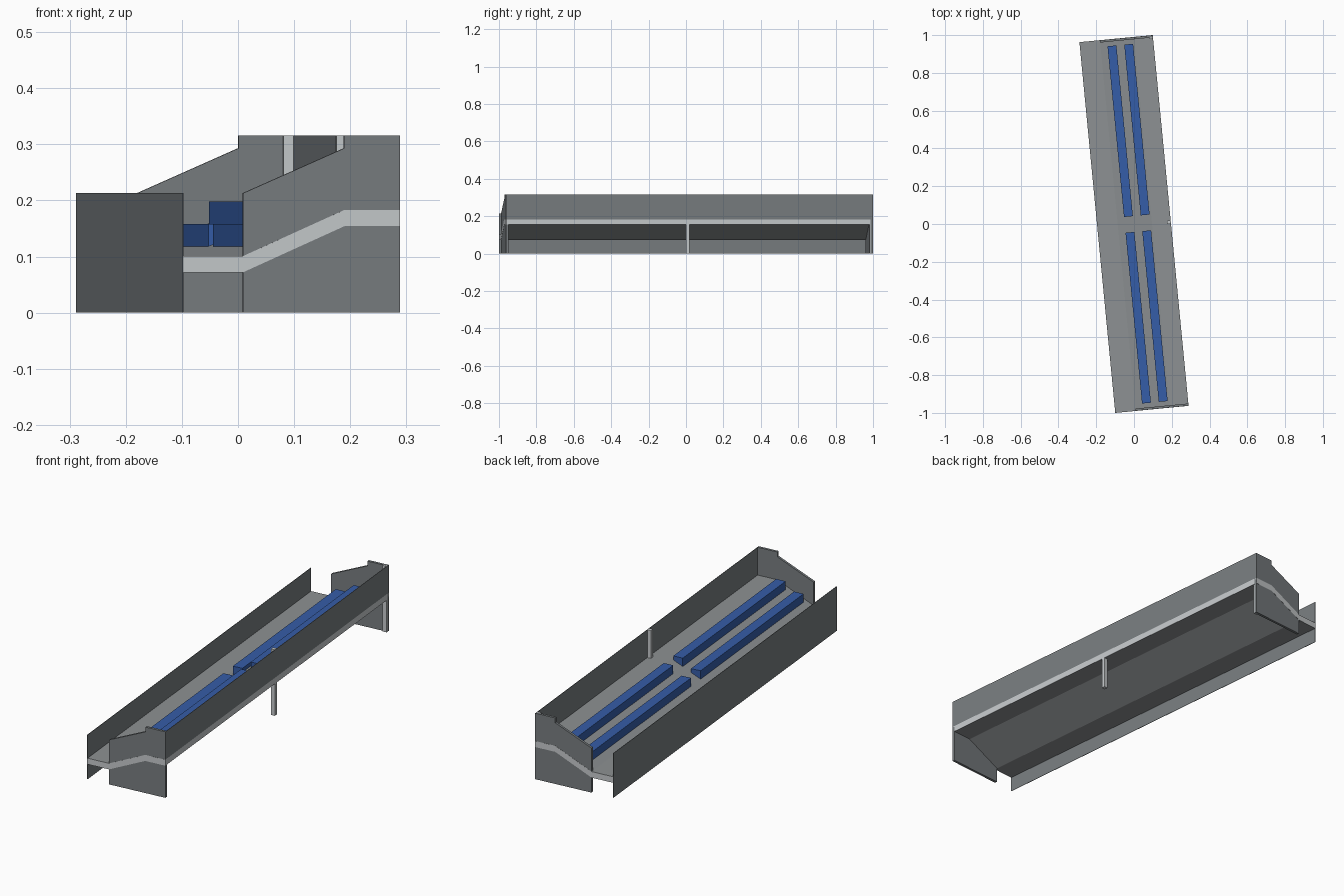
import bpy, bmesh, math

cube = bpy.data.objects.get("Cube")
if cube:
    bpy.data.objects.remove(cube, do_unlink=True)

TURN = math.radians(5.52)      # the whole stand is turned on its footprint
HALF_W, HALF_L = 0.195, 0.986
SKIN = 0.002                   # thickness of the thin side walls


def material(name, srgb):
    lin = [((c / 255 + 0.055) / 1.055) ** 2.4 for c in srgb]
    mat = bpy.data.materials.new(name)
    mat.use_nodes = True
    mat.diffuse_color = (*lin, 1)
    bsdf = next(n for n in mat.node_tree.nodes if n.type == "BSDF_PRINCIPLED")
    bsdf.inputs["Base Color"].default_value = (*lin, 1)
    return mat


wall_grey = material("wall grey", (120, 125, 128))
floor_grey = material("floor grey", (141, 145, 147))
edge_grey = material("light edge grey", (198, 202, 204))
seat_blue = material("seat blue", (53, 93, 168))


def extrude_profile(name, profile, v0, v1, *mats):
    """Extrude an x-z profile along y from v0 to v1."""
    bm = bmesh.new()
    face = bm.faces.new([bm.verts.new((u, v0, z)) for u, z in profile])
    grown = bmesh.ops.extrude_face_region(bm, geom=[face])["geom"]
    moved = [g for g in grown if isinstance(g, bmesh.types.BMVert)]
    bmesh.ops.translate(bm, verts=moved, vec=(0, v1 - v0, 0))
    bmesh.ops.recalc_face_normals(bm, faces=bm.faces)
    mesh = bpy.data.meshes.new(name)
    bm.to_mesh(mesh)
    bm.free()
    for mat in mats:
        mesh.materials.append(mat)
    obj = bpy.data.objects.new(name, mesh)
    obj.rotation_euler.z = TURN
    bpy.context.collection.objects.link(obj)
    return obj


def box(name, u0, u1, v0, v1, z0, z1, mat):
    return extrude_profile(name, [(u0, z0), (u1, z0), (u1, z1), (u0, z1)], v0, v1, mat)


# Sloped floor slab: flat walkway, rake, upper landing; light cut edges
top = [(-HALF_W + SKIN, 0.101), (-0.086, 0.101), (0.095, 0.183), (HALF_W, 0.183)]
under = [(u, z - 0.029) for u, z in reversed(top)]
floor = extrude_profile("floor", top + under, -HALF_L, HALF_L, floor_grey, edge_grey)
for poly in floor.data.polygons:
    poly.material_index = 0 if abs(poly.normal.z) > 0.5 else 1

# Thin long walls
box("low_wall", -HALF_W, -HALF_W + SKIN, -HALF_L, HALF_L, 0, 0.213, wall_grey)
box("high_wall", HALF_W - SKIN, HALF_W, -HALF_L, HALF_L, 0.183, 0.316, wall_grey)

# End panels with raked tops
panel = [(-0.086, 0), (HALF_W, 0), (HALF_W, 0.316), (0.095, 0.316),
         (0.095, 0.293), (-0.086, 0.213)]
for side, name in ((-1, "front_panel"), (1, "back_panel")):
    outer = side * (HALF_L - 0.0006)
    extrude_profile(name, panel, outer, outer - side * 0.012, wall_grey)

# Posts behind the high wall
for name, end in (("middle_post", 0), ("back_post", HALF_L - 0.001)):
    box(name, 0.175, HALF_W - 0.0005, end - 0.018, end, 0, 0.316, edge_grey)

# Two rows of bench seats, split by a central aisle
for row, (u, z) in enumerate(((-0.049, 0.118), (0.040, 0.158))):
    for side, end in ((-1, "front"), (1, "back")):
        box(f"{end}_bench_{row + 1}", u, u + 0.047, side * 0.042, side * 0.95,
            z, z + 0.04, seat_blue)
